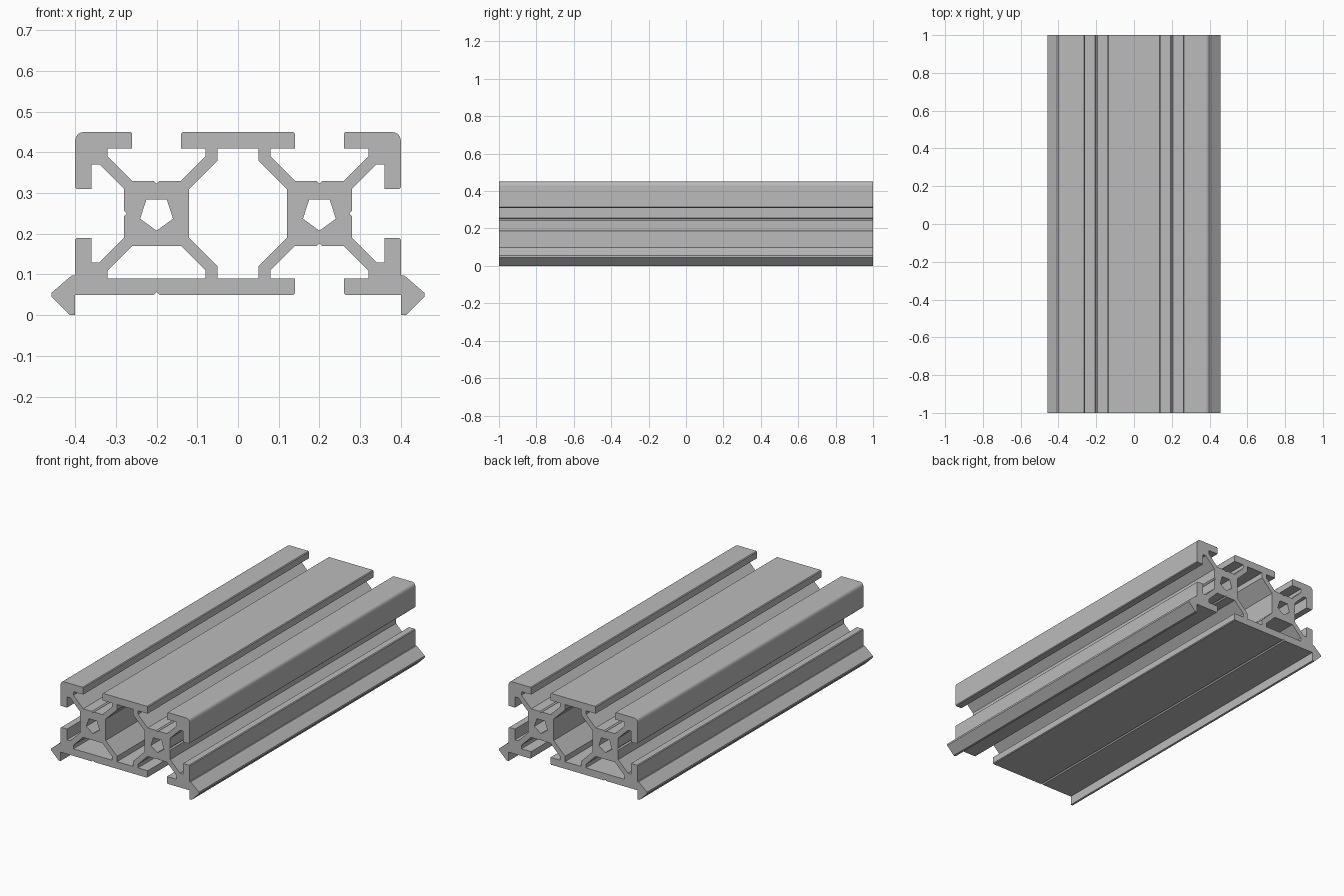
import bpy, bmesh, math

default_cube = bpy.data.objects.get("Cube")
if default_cube:
    bpy.data.objects.remove(default_cube, do_unlink=True)

CORE_X, CORE_Z = 0.2, 0.25      # offset of each square core
HALF_LENGTH = 1.0

# Half of one T-slot, measured from a core centre, from groove to lip
groove = [(0, 0.073), (0.007, 0.08)]
pocket = [(0.06, 0.08), (0.12, 0.14), (0.12, 0.16)]
lip = [(0.06, 0.16), (0.06, 0.196), (0.064, 0.2)]

# Outer corners, clockwise on the right-hand core
round_corner = [(0.18, 0.2), (0.188, 0.198), (0.194, 0.194), (0.198, 0.188), (0.2, 0.18)]
drip_edge = [(0.2, -0.152), (0.207, -0.152), (0.215, -0.158), (0.258, -0.195),
             (0.258, -0.205), (0.213, -0.25), (0.2, -0.25), (0.2, -0.2)]


def mirror_x(points):
    return [(-x, z) for x, z in reversed(points)]


def mirror_z(points):
    return [(x, -z) for x, z in reversed(points)]


def both_sides(half):
    """Whole symmetric path, left to right, from its right half."""
    return mirror_x(half) + [p for p in half if p[0] > 0]


def quarter_turns(points, turns):
    """Turn clockwise about the core centre."""
    for _ in range(turns):
        points = [(z, -x) for x, z in points]
    return points


def place(points, side):
    return [(x + side * CORE_X, z + CORE_Z) for x, z in points]


# Outer outline, clockwise from the top left slot
slot = both_sides(groove + pocket + lip)
right = (slot + round_corner + quarter_turns(slot, 1)
         + drip_edge + quarter_turns(slot, 2))
floor_groove = [(0.007, -0.2), (0, -0.193), (-0.007, -0.2)]
left = (floor_groove + mirror_x(drip_edge) + quarter_turns(slot, 3)
        + mirror_x(round_corner) + slot)
outline = place(right, 1) + place(left, -1)

# Central chamber, closed left chamber and screw bores
chamber_half = [(0.05, 0.16), (0.05, 0.13), (0.12, 0.06)]
chamber_right = chamber_half + mirror_z(chamber_half)
centre_chamber = place(chamber_right + mirror_x(chamber_right), 0)
left_chamber = place(quarter_turns(both_sides(pocket), 2), -1)
bore = [(0.0425 * math.sin(a), -0.0425 * math.cos(a))
        for a in (math.tau * i / 5 for i in range(5))]

# Fill the profile and extrude it along the rail
curve = bpy.data.curves.new("rail_profile", "CURVE")
curve.dimensions = "2D"
curve.fill_mode = "BOTH"
curve.extrude = HALF_LENGTH
for loop in (outline, centre_chamber, left_chamber, place(bore, 1), place(bore, -1)):
    spline = curve.splines.new("POLY")
    spline.points.add(len(loop) - 1)
    for point, (x, z) in zip(spline.points, loop):
        point.co = (x, z, 0, 1)
    spline.use_cyclic_u = True
    spline.use_smooth = False

profile = bpy.data.objects.new("rail_profile", curve)
bpy.context.collection.objects.link(profile)
bpy.context.view_layer.update()
evaluated = profile.evaluated_get(bpy.context.evaluated_depsgraph_get())
mesh = bpy.data.meshes.new_from_object(evaluated)
bpy.data.objects.remove(profile, do_unlink=True)

# Weld the caps to the walls, stand the section upright
bm = bmesh.new()
bm.from_mesh(mesh)
bmesh.ops.remove_doubles(bm, verts=bm.verts, dist=0.0001)
for v in bm.verts:
    v.co = (v.co.x, -v.co.z, v.co.y)
bmesh.ops.recalc_face_normals(bm, faces=bm.faces)
for face in bm.faces:
    face.smooth = False
bm.to_mesh(mesh)
bm.free()

# Plain aluminium grey
grey = bpy.data.materials.new("aluminium_grey")
grey.use_nodes = True
colour = (0.5, 0.5, 0.5, 1)
grey.diffuse_color = colour
grey.node_tree.nodes["Principled BSDF"].inputs["Base Color"].default_value = colour
mesh.materials.clear()
mesh.materials.append(grey)

mesh.name = "slotted_rail"
rail = bpy.data.objects.new("slotted_rail", mesh)
bpy.context.collection.objects.link(rail)
